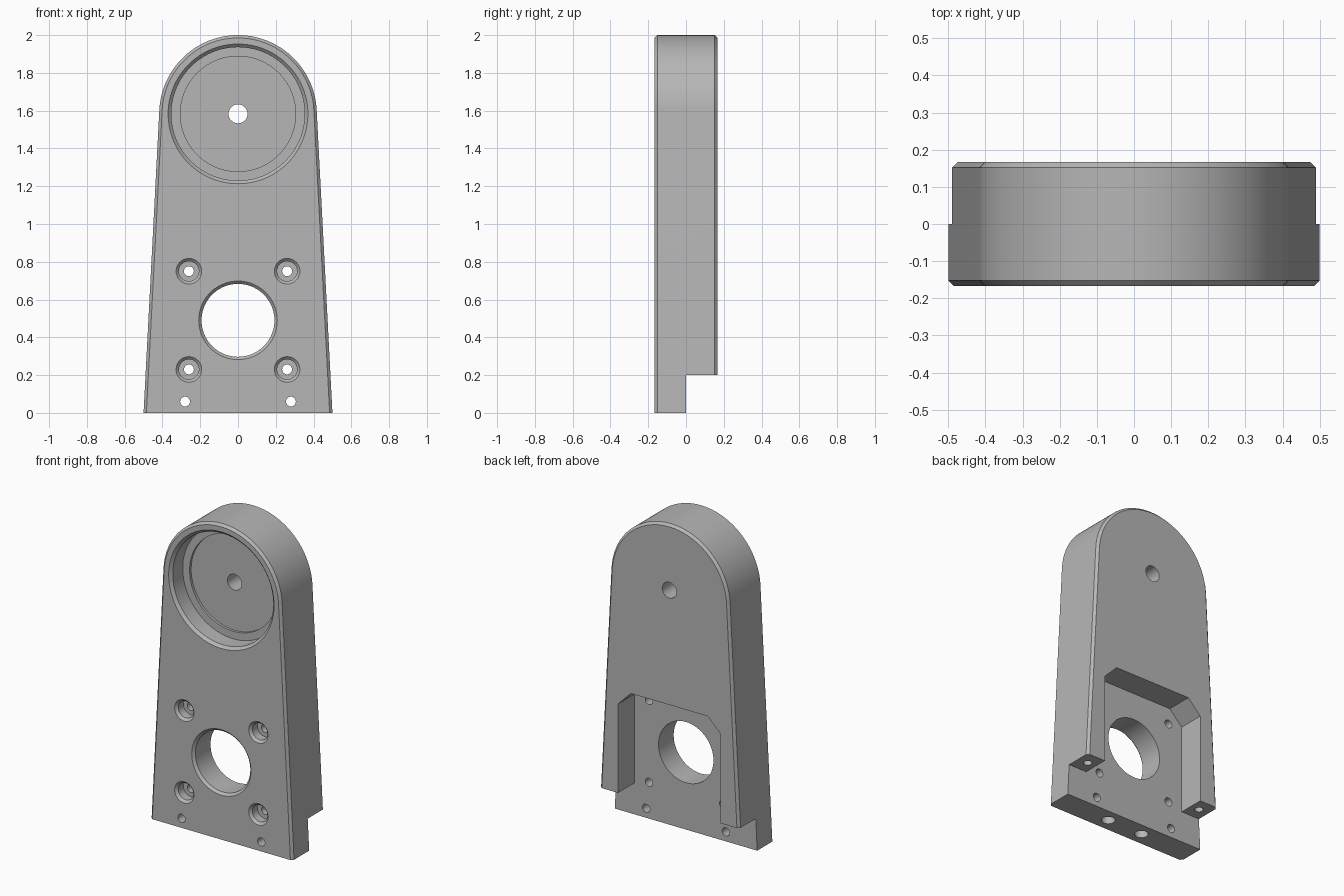
import bpy, bmesh, math
from mathutils import Matrix

if "Cube" in bpy.data.objects:
    bpy.data.objects.remove(bpy.data.objects["Cube"], do_unlink=True)

HALF = 0.167      # half thickness
BEVEL = 0.015
ARC_Z = 1.583     # centre of the rounded top
ARC_R = 0.417
MOUNT_Z = 0.49    # centre of the motor mount

grey = bpy.data.materials.new("plain grey")
grey.use_nodes = True
color = (0.47, 0.47, 0.47, 1)
grey.diffuse_color = color
grey.node_tree.nodes["Principled BSDF"].inputs["Base Color"].default_value = color


def loft(name, loops, matrix=Matrix()):
    """Closed solid skinned through loops with equal point counts."""
    bm = bmesh.new()
    rings = [[bm.verts.new(p) for p in loop] for loop in loops]
    n = len(rings[0])
    for a, b in zip(rings, rings[1:]):
        for i in range(n):
            j = (i + 1) % n
            bm.faces.new((a[i], a[j], b[j], b[i]))
    bm.faces.new(rings[0])
    bm.faces.new(rings[-1])
    bm.transform(matrix)
    bmesh.ops.recalc_face_normals(bm, faces=bm.faces)
    mesh = bpy.data.meshes.new(name)
    bm.to_mesh(mesh)
    bm.free()
    mesh.materials.append(grey)
    obj = bpy.data.objects.new(name, mesh)
    bpy.context.collection.objects.link(obj)
    return obj


def outline(y, inset):
    """Tapered plate with a round top, sides tangent to the arc."""
    w, r = 0.5 - inset, ARC_R - inset
    start = math.atan2(-ARC_Z, w) + math.acos(r / math.hypot(w, ARC_Z))
    steps = 72
    pts = [(-w, y, 0), (w, y, 0)]
    for i in range(steps + 1):
        a = start + (math.pi - 2 * start) * i / steps
        pts.append((r * math.cos(a), y, ARC_Z + r * math.sin(a)))
    return pts


def cut(cutter):
    cutter.hide_render = True
    mod = body.modifiers.new("cut", 'BOOLEAN')
    mod.operation = 'DIFFERENCE'
    mod.solver = 'EXACT'
    mod.object = cutter
    bpy.ops.object.modifier_apply(modifier=mod.name)
    bpy.data.objects.remove(cutter, do_unlink=True)


def bore(x, z, steps, sides=48):
    """Stepped round hole along y, from (radius, y) pairs."""
    angles = [math.tau * i / sides for i in range(sides)]
    cut(loft("bore_cutter", [[(x + r * math.cos(a), y, z + r * math.sin(a))
                              for a in angles] for r, y in steps]))


def drill_up(x, y, z, r, depth):
    """Blind round hole going upward."""
    angles = [math.tau * i / 32 for i in range(32)]
    cut(loft("drill_cutter", [[(x + r * math.cos(a), y + r * math.sin(a), h)
                               for a in angles] for h in (z - 0.05, z + depth)]))


# Plate with chamfered front and back rims
body = loft("bracket_body", [outline(-HALF, BEVEL), outline(BEVEL - HALF, 0),
                             outline(HALF - BEVEL, 0), outline(HALF, BEVEL)])
bpy.context.view_layer.objects.active = body
body.select_set(True)

# Back recess for the motor, with the step below it
side = [(0.6, -0.1), (0.6, 0.2), (0.36, 0.2), (0.36, 0.765), (0.27, 0.855)]
shape = side + [(-x, z) for x, z in reversed(side)]
cut(loft("recess_cutter", [[(x, y, z) for x, z in shape] for y in (0, 0.3)]))

# Bearing seat, relief and axle hole
bore(0, ARC_Z, [(0.39, -HALF - 0.02), (0.353, -HALF + 0.017), (0.353, -0.05),
                (0.305, -0.05), (0.305, -0.034), (0.05, -0.034), (0.05, 0.25)], 96)

# Motor boss opening
bore(0, MOUNT_Z, [(0.228, -HALF - 0.02), (0.193, -HALF + 0.015), (0.193, 0.08)], 72)

for s in (-1, 1):
    # Counterbored motor screws
    for dz in (-0.26, 0.26):
        bore(s * 0.26, MOUNT_Z + dz, [(0.088, -HALF - 0.02), (0.053, -HALF + 0.015),
                                      (0.053, -0.1), (0.026, -0.1), (0.026, 0.06)], 32)
    # Small cross holes, base holes and leg holes
    bore(s * 0.28, 0.06, [(0.026, -0.25), (0.026, 0.06)], 32)
    drill_up(s * 0.125, -0.083, 0, 0.04, 0.15)
    drill_up(s * 0.42, 0.083, 0.2, 0.025, 0.2)

bpy.ops.object.shade_smooth_by_angle(angle=math.radians(30))
